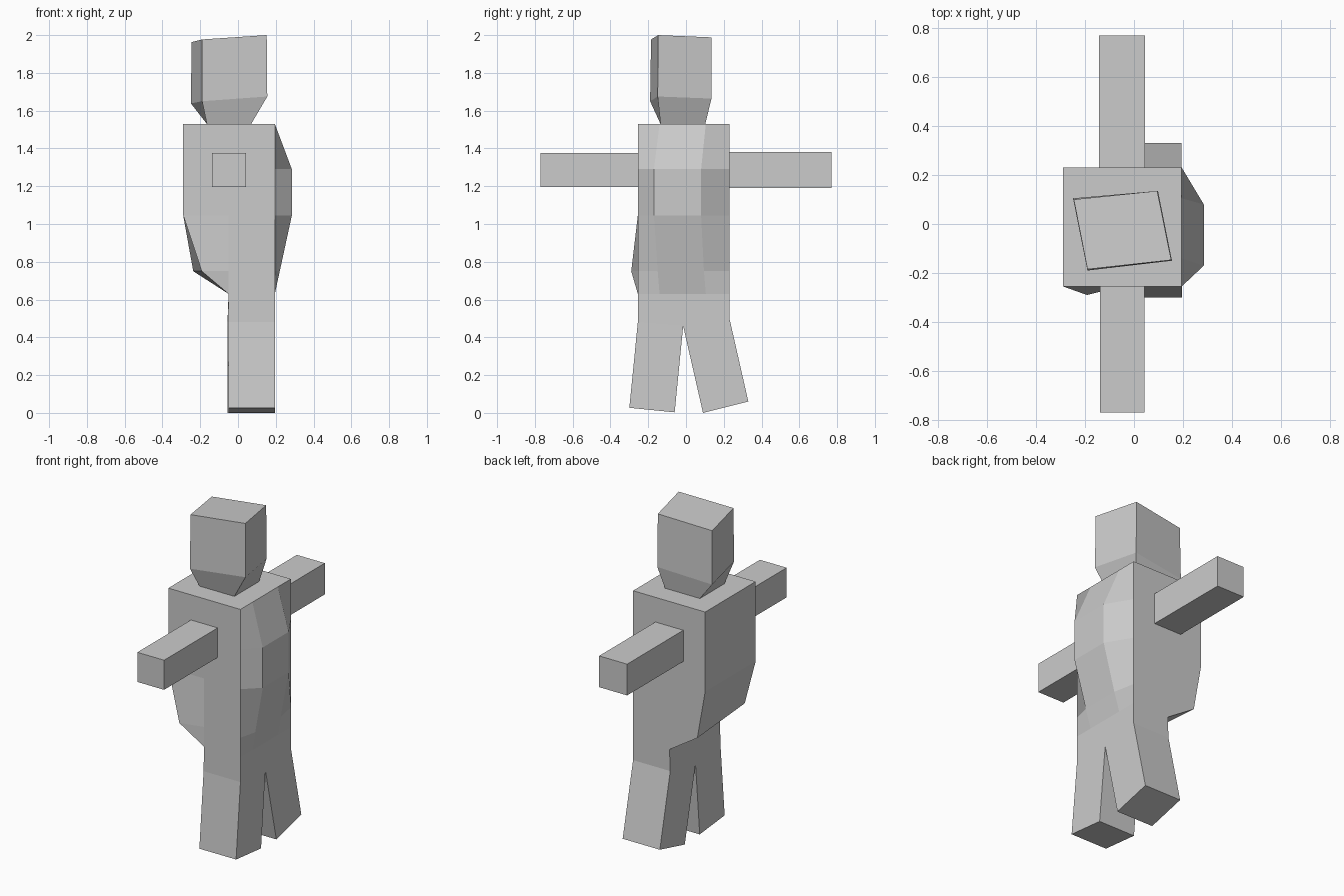
import bpy
import bmesh

if "Cube" in bpy.data.objects:
    bpy.data.objects.remove(bpy.data.objects["Cube"])


def loft(name, rings):
    """Skin a stack of equal-length rings with quads and cap both ends."""
    bm = bmesh.new()
    rows = [[bm.verts.new(p) for p in ring] for ring in rings]
    n = len(rows[0])
    for a, b in zip(rows, rows[1:]):
        for i in range(n):
            j = (i + 1) % n
            bm.faces.new((a[i], a[j], b[j], b[i]))
    bm.faces.new(rows[0])
    bm.faces.new(rows[-1])
    bmesh.ops.remove_doubles(bm, verts=bm.verts, dist=0.0005)
    bmesh.ops.recalc_face_normals(bm, faces=bm.faces)
    mesh = bpy.data.meshes.new(name)
    bm.to_mesh(mesh)
    bm.free()
    obj = bpy.data.objects.new(name, mesh)
    bpy.context.collection.objects.link(obj)
    return obj


F, B = -0.255, 0.23      # front and back planes of the body
HIP, SIDE = -0.05, 0.195  # x range shared by hips and legs


def body_ring(z, front, back, hump_x, y1, y2):
    """Horizontal body section: belly corners on -x, hump edge on +x."""
    pts = [front, (HIP, F), (SIDE, F), (hump_x, y1),
           (hump_x, y2), (SIDE, B), (HIP, B), back]
    return [(x, y, z) for x, y in pts]


# Torso with side hump and tapering belly
loft("torso", [
    body_ring(1.53, (-0.29, F), (-0.29, B), 0.195, -0.14, 0.105),
    body_ring(1.29, (-0.29, F), (-0.29, B), 0.285, -0.17, 0.08),
    body_ring(1.045, (-0.29, F), (-0.29, B), 0.285, -0.17, 0.08),
    body_ring(0.75, (-0.192, -0.29), (-0.237, B), 0.221, -0.15, 0.095),
    body_ring(0.63, (HIP, F), (HIP, B), 0.195, -0.14, 0.105),
])


# Legs splayed from a shared crotch line
def leg(name, sections):
    rings = []
    for x0, x1, (ya, za), (yb, zb) in sections:
        rings.append([(x0, ya, za), (x1, ya, za), (x1, yb, zb), (x0, yb, zb)])
    loft(name, rings)


leg("front_leg", [
    (HIP, SIDE, (F, 0.63), (-0.015, 0.63)),
    (-0.053, SIDE, (F, 0.48), (-0.015, 0.46)),
    (-0.05, 0.197, (-0.30, 0.027), (-0.06, 0.003)),
])
leg("back_leg", [
    (HIP, SIDE, (-0.015, 0.63), (B, 0.63)),
    (-0.055, SIDE, (-0.015, 0.46), (B, 0.50)),
    (-0.055, 0.195, (0.09, 0.0), (0.33, 0.06)),
])


# Straight arms
def arm(name, x0, x1, y0, y1, z0, z1):
    loft(name, [[(x0, y, z0), (x1, y, z0), (x1, y, z1), (x0, y, z1)]
                for y in (y0, y1)])


arm("front_arm", -0.138, 0.042, -0.77, F, 1.197, 1.377)
arm("back_arm", -0.143, 0.045, B, 0.77, 1.19, 1.38)

# Tilted, turned head narrowing to a square neck
loft("head", [
    [(-0.246, 0.10, 1.963), (0.095, 0.135, 1.988), (0.152, -0.147, 2.0), (-0.19, -0.185, 1.977)],
    [(-0.249, 0.105, 1.638), (0.098, 0.135, 1.664), (0.155, -0.15, 1.675), (-0.19, -0.19, 1.65)],
    [(-0.165, 0.102, 1.53), (0.07, 0.102, 1.53), (0.07, -0.135, 1.53), (-0.165, -0.135, 1.53)],
])
